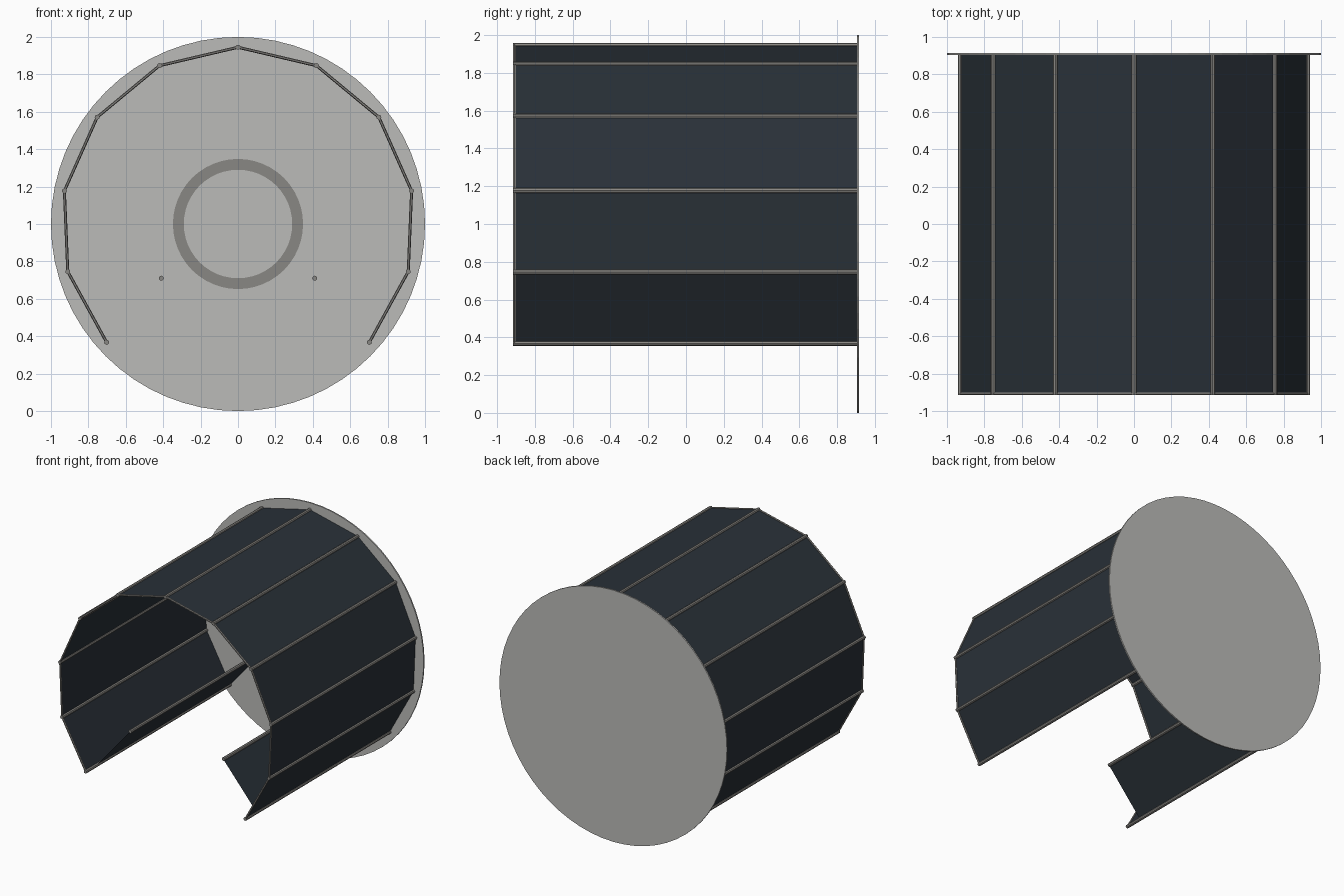
import bpy, bmesh, math
from mathutils import Vector

if "Cube" in bpy.data.objects:
    bpy.data.objects.remove(bpy.data.objects["Cube"])

def material(name, col):
    m = bpy.data.materials.new(name)
    m.diffuse_color = (*col, 1)
    m.use_nodes = True
    m.node_tree.nodes["Principled BSDF"].inputs["Base Color"].default_value = m.diffuse_color
    return m

PANEL = material("dark slate", (0.022, 0.030, 0.039))
METAL = material("warm grey metal", (0.25, 0.243, 0.228))
DISC = material("light grey", (0.50, 0.50, 0.485))

def finish(bm, name, mat):
    me = bpy.data.meshes.new(name)
    bm.to_mesh(me)
    bm.free()
    me.materials.append(mat)
    ob = bpy.data.objects.new(name, me)
    bpy.context.collection.objects.link(ob)
    return ob

def rod(bm, a, b, r, sides=8):
    a, b = Vector(a), Vector(b)
    d = b - a
    mat = d.to_track_quat('Z', 'Y').to_matrix().to_4x4()
    mat.translation = (a + b) / 2
    bmesh.ops.create_cone(bm, cap_ends=True, segments=sides, radius1=r,
                          radius2=r, depth=d.length, matrix=mat)

FRONT, BACK, R, STEP = -0.908, 0.908, 0.945, math.radians(26.4)

def corner(i, y):
    return Vector((R * math.sin(i * STEP), y, 1 + R * math.cos(i * STEP)))

# Curved wall: ten flat panels, open at the bottom
bm = bmesh.new()
for i in range(-5, 5):
    bm.faces.new([bm.verts.new(p) for p in (corner(i, FRONT), corner(i + 1, FRONT),
                                            corner(i + 1, BACK), corner(i, BACK))])
bmesh.ops.remove_doubles(bm, verts=bm.verts, dist=0.0001)
finish(bm, "wall_panels", PANEL)

# Inward flaps along both lower edges, set back from the front
IN_Y = -0.77
bm = bmesh.new()
for s in (-1, 1):
    bm.faces.new([bm.verts.new(p) for p in (corner(5 * s, IN_Y), (0.41 * s, IN_Y, 0.71),
                                            (0.41 * s, BACK, 0.71), corner(5 * s, BACK))])
finish(bm, "inner_flaps", PANEL)

# Long rods at each fold
bm = bmesh.new()
for i in range(-5, 6):
    rod(bm, corner(i, -0.915), corner(i, 0.914), 0.0135)
for s in (-1, 1):
    rod(bm, (0.41 * s, IN_Y, 0.71), (0.41 * s, 0.914, 0.71), 0.0135)
finish(bm, "long_rods", METAL)

# Trim along the front edge of the wall
bm = bmesh.new()
for i in range(-5, 5):
    rod(bm, corner(i, FRONT), corner(i + 1, FRONT), 0.008, 6)
finish(bm, "front_trim", METAL)

# Round back plate
bm = bmesh.new()
rod(bm, (0, 0.904, 1), (0, 0.915, 1), 1.0, 64)
finish(bm, "back_disc", DISC)

# Flat ring on the inside of the back plate
bm = bmesh.new()
n = 48
loops = [[bm.verts.new((r * math.cos(2 * math.pi * k / n), y, 1 + r * math.sin(2 * math.pi * k / n)))
          for k in range(n)] for r, y in ((0.29, 0.905), (0.29, 0.899), (0.348, 0.899), (0.348, 0.905))]
for a, b in zip(loops, loops[1:]):
    for k in range(n):
        j = (k + 1) % n
        bm.faces.new((a[k], a[j], b[j], b[k]))
bmesh.ops.recalc_face_normals(bm, faces=bm.faces)
finish(bm, "inner_ring", METAL)
